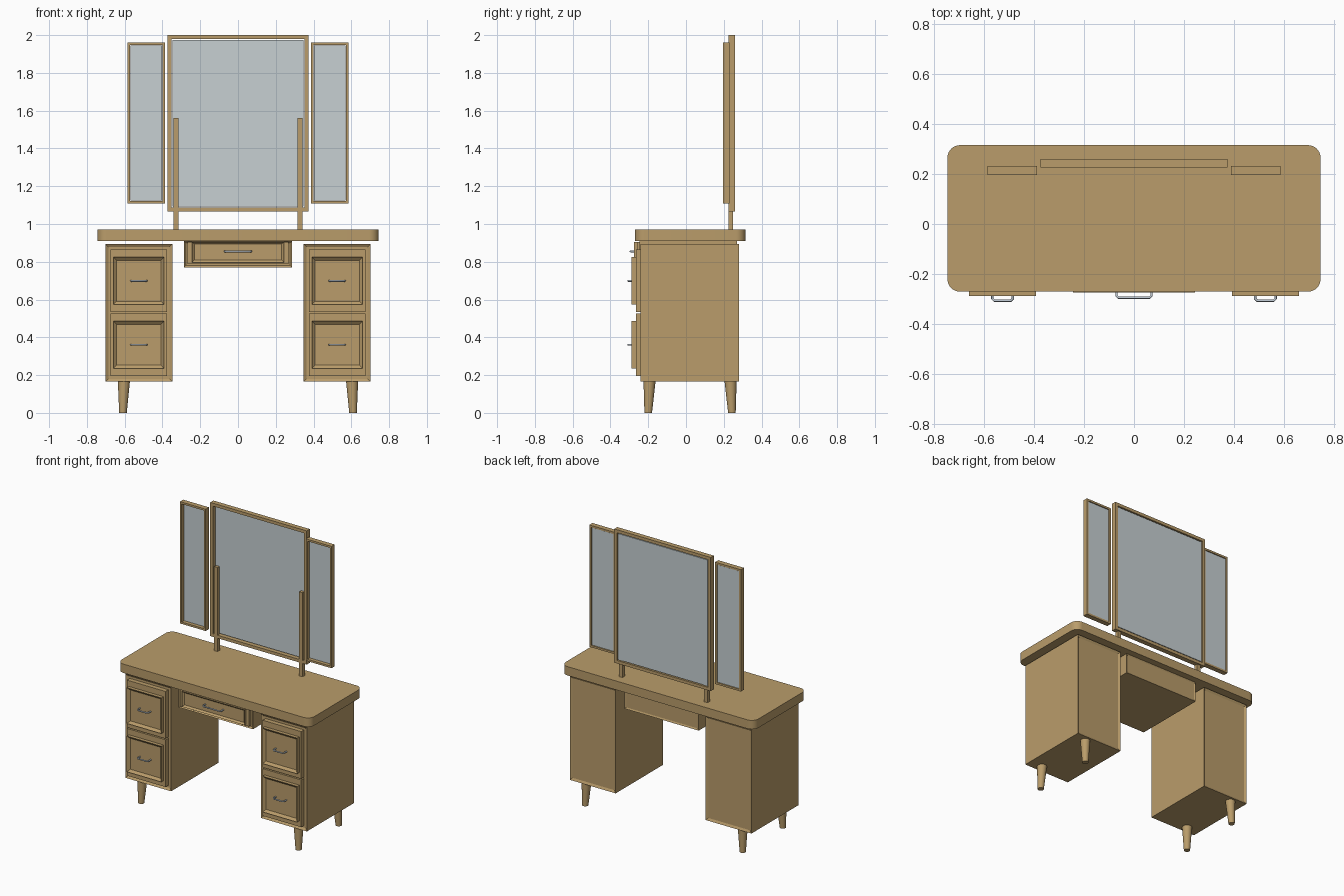
import bpy, bmesh
from mathutils import Vector

cube = bpy.data.objects.get("Cube")
if cube:
    bpy.data.objects.remove(cube, do_unlink=True)


def material(name, rgb):
    m = bpy.data.materials.new(name)
    m.use_nodes = True
    m.diffuse_color = (*rgb, 1)
    m.node_tree.nodes["Principled BSDF"].inputs["Base Color"].default_value = (*rgb, 1)
    return m


WOOD = material("oak_wood", (0.49, 0.335, 0.145))
GLASS = material("mirror_glass", (0.57, 0.63, 0.65))
METAL = material("handle_metal", (0.56, 0.63, 0.70))


def finish(bm, name, mat):
    bmesh.ops.recalc_face_normals(bm, faces=bm.faces[:])
    mesh = bpy.data.meshes.new(name)
    bm.to_mesh(mesh)
    bm.free()
    mesh.materials.append(mat)
    ob = bpy.data.objects.new(name, mesh)
    bpy.context.collection.objects.link(ob)
    return ob


def box_mesh(x, y, z):
    bm = bmesh.new()
    bmesh.ops.create_cube(bm, size=1)
    for v in bm.verts:
        v.co = [r[0] if c < 0 else r[1] for c, r in zip(v.co, (x, y, z))]
    return bm


def facing(bm, direction):
    """Flat face of the box that points along y in the given direction."""
    bm.normal_update()
    return [max(bm.faces, key=lambda f: f.normal.y * direction)][0]


def recess(bm, direction, rim, depth):
    face = facing(bm, direction)
    bmesh.ops.inset_region(bm, faces=[face], thickness=rim)
    bmesh.ops.translate(bm, verts=face.verts[:], vec=(0, -direction * depth, 0))


def box(name, x, y, z, mat=WOOD, front=None, back=None):
    bm = box_mesh(x, y, z)
    if front:
        recess(bm, -1, *front)
    if back:
        recess(bm, 1, *back)
    return finish(bm, name, mat)


def open_frame(name, x, y, z, rim):
    """Rectangular frame with a hole right through it."""
    bm = box_mesh(x, y, z)
    holes = [facing(bm, -1), facing(bm, 1)]
    bmesh.ops.inset_individual(bm, faces=holes, thickness=rim)
    edges = [e for f in holes for e in f.edges]
    bmesh.ops.delete(bm, geom=holes, context='FACES_ONLY')
    bmesh.ops.bridge_loops(bm, edges=edges)
    return finish(bm, name, WOOD)


def mirror_panel(name, x, y, z, rim):
    open_frame(name + "_frame", x, y, z, rim)
    e = rim - 0.003
    box(name + "_glass", (x[0] + e, x[1] - e), (y[1] - 0.014, y[1] - 0.004),
        (z[0] + e, z[1] - e), GLASS)


def handle(name, cx, half, y_back, y_front, z):
    """Thin bow handle with rounded corners."""
    curve = bpy.data.curves.new(name, 'CURVE')
    curve.dimensions = '3D'
    curve.bevel_depth = 0.005
    curve.bevel_resolution = 2
    curve.use_fill_caps = True
    r = 0.008
    path = [(-half, y_back), (-half, y_front + r), (-half + r, y_front),
            (half - r, y_front), (half, y_front + r), (half, y_back)]
    line = curve.splines.new('POLY')
    line.points.add(len(path) - 1)
    for p, (x, y) in zip(line.points, path):
        p.co = (cx + x, y, z, 1)
    curve.materials.append(METAL)
    bpy.context.collection.objects.link(bpy.data.objects.new(name, curve))


def leg(name, top, foot, r_top, r_foot):
    """Round tapered leg leaning from top to foot."""
    bm = bmesh.new()
    bmesh.ops.create_cone(bm, cap_ends=True, segments=24,
                          radius1=r_foot, radius2=r_top, depth=1)
    for v in bm.verts:
        t = v.co.z + 0.5
        centre = Vector(foot).lerp(Vector(top), t)
        v.co = centre + Vector((v.co.x, v.co.y, 0))
    for f in bm.faces:
        f.smooth = len(f.verts) == 4
    return finish(bm, name, WOOD)


def span(side, a, b):
    return tuple(sorted((side * a, side * b)))


# Table top with rounded corners in plan
bm = box_mesh((-0.745, 0.745), (-0.27, 0.315), (0.91, 0.972))
upright = [e for e in bm.edges if abs(e.verts[0].co.z - e.verts[1].co.z) > 0.01]
bmesh.ops.bevel(bm, geom=upright, offset=0.05, segments=8, profile=0.5, affect='EDGES')
for f in bm.faces:
    f.smooth = abs(f.normal.z) < 0.5
top = finish(bm, "table_top", WOOD)
for e in top.data.edges:
    a, b = (top.data.vertices[i].co for i in e.vertices)
    e.use_edge_sharp = abs(a.z - b.z) < 0.001

# Middle drawer under the top
box("middle_drawer_case", (-0.287, 0.287), (-0.245, 0.27), (0.77, 0.911),
    front=(0.015, 0.01), back=(0.015, 0.005))
box("middle_drawer_plate", (-0.267, 0.267), (-0.26, -0.23), (0.789, 0.905))
box("middle_drawer_panel", (-0.243, 0.243), (-0.274, -0.255), (0.797, 0.905),
    front=(0.017, 0.012))
handle("middle_drawer_handle", 0, 0.07, -0.26, -0.294, 0.855)

for side, word in ((1, "left"), (-1, "right")):
    # Cabinet with a shallow recess front and back
    box(word + "_cabinet", span(side, 0.348, 0.702), (-0.242, 0.28), (0.165, 0.893),
        front=(0.022, 0.01), back=(0.022, 0.008))

    # Two drawers with a raised, framed panel
    for level, z0 in (("lower", 0.196), ("upper", 0.534)):
        name = f"{word}_{level}_drawer"
        box(name + "_plate", span(side, 0.376, 0.674), (-0.264, -0.225), (z0, z0 + 0.33))
        box(name + "_panel", span(side, 0.391, 0.659), (-0.288, -0.26),
            (z0 + 0.04, z0 + 0.29), front=(0.024, 0.015))
        handle(name + "_handle", side * 0.525, 0.041, -0.27, -0.306, z0 + 0.165)

    # Splayed legs near the outer edge
    for end, y, lean in (("front", -0.193, -0.007), ("back", 0.236, 0.007)):
        leg(f"{word}_{end}_leg", (side * 0.604, y, 0.168),
            (side * 0.609, y + lean, 0), 0.032, 0.02)

    # Mirror post and wing mirror
    box(word + "_mirror_post", span(side, 0.316, 0.342), (0.225, 0.25), (0.965, 1.56))
    mirror_panel(word + "_wing_mirror", span(side, 0.387, 0.586), (0.196, 0.231),
                 (1.108, 1.96), 0.019)

# Large centre mirror
mirror_panel("centre_mirror", (-0.373, 0.373), (0.226, 0.26), (1.065, 2.0), 0.03)
